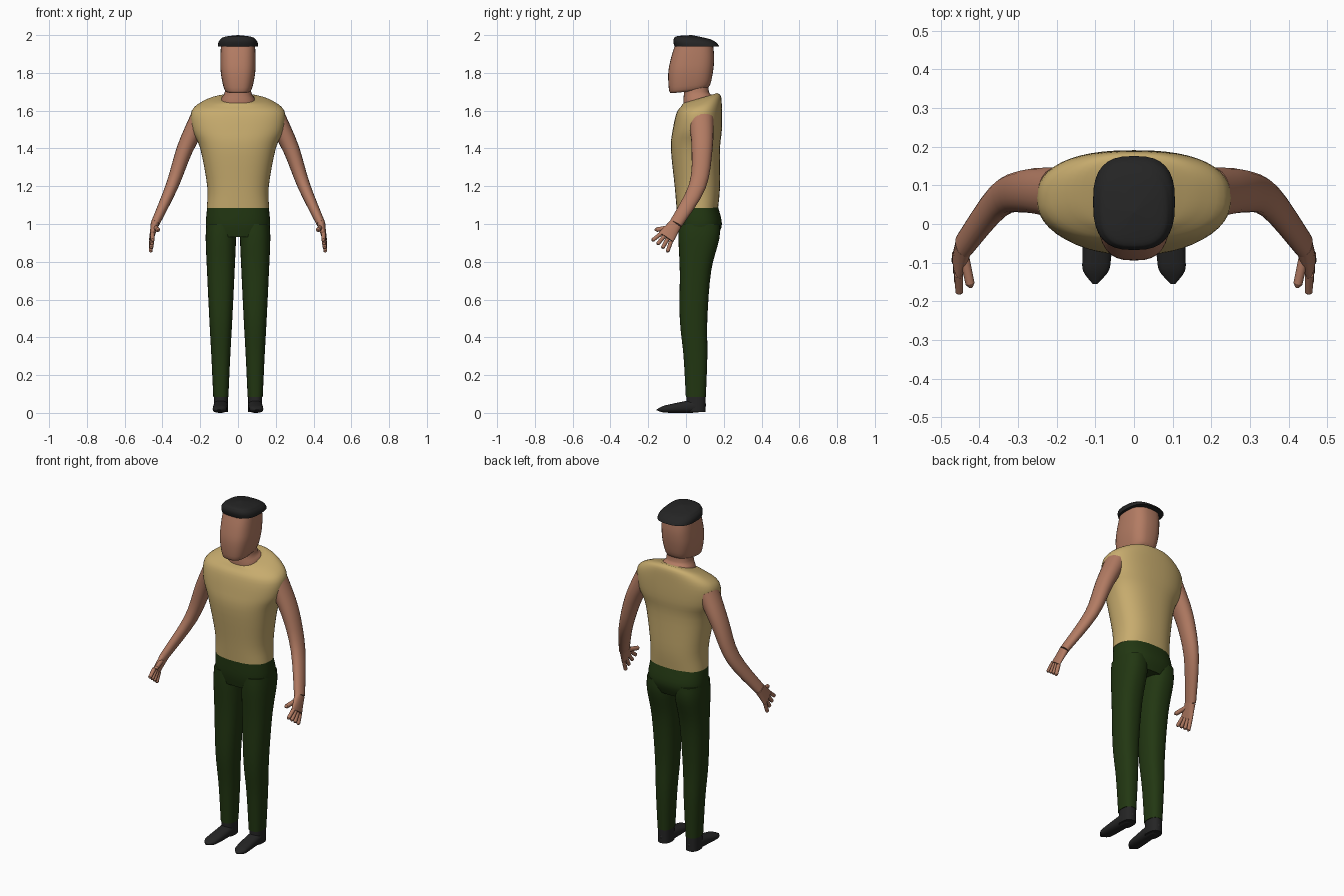
import bpy, bmesh, math
from mathutils import Vector

cube = bpy.data.objects.get("Cube")
if cube:
    bpy.data.objects.remove(cube, do_unlink=True)


def material(name, *colour):
    m = bpy.data.materials.new(name)
    m.use_nodes = True
    m.diffuse_color = (*colour, 1)
    m.node_tree.nodes["Principled BSDF"].inputs["Base Color"].default_value = (*colour, 1)
    return m


skin = material("skin", .45, .2, .125)
tan = material("tan_cloth", .57, .41, .155)
green = material("dark_green_cloth", .016, .038, .006)
charcoal = material("charcoal", .018, .018, .018)


def lerp(start, end, factor):
    return start + (end - start) * factor


def ring(z, y, width, depth, x=0, pitch=0):
    """Level cross-section: centre, half-width vector, half-depth vector."""
    return Vector((x, y, z)), Vector((width, 0, 0)), Vector((0, depth, depth * pitch))


def path_rings(points, wide, thick, across):
    """Cross-sections square to a path, tapering evenly from start to end."""
    points = [Vector(p) for p in points]
    last = len(points) - 1
    rings = []
    for i, point in enumerate(points):
        along = (points[min(i + 1, last)] - points[max(i - 1, 0)]).normalized()
        side = Vector(across)
        side = (side - along * along.dot(side)).normalized()
        rings.append((point, side * lerp(*wide, i / last),
                      along.cross(side) * lerp(*thick, i / last)))
    return rings


def smoothed(rings, steps=4):
    """Catmull-Rom curve through the cross-sections."""
    result = []
    last = len(rings) - 1
    for i in range(last):
        spans = list(zip(rings[max(i - 1, 0)], rings[i],
                         rings[i + 1], rings[min(i + 2, last)]))
        for step in range(steps):
            t = step / steps
            result.append([b + t / 2 * (c - a + t * (2 * a - 5 * b + 4 * c - d
                           + t * (3 * (b - c) + d - a))) for a, b, c, d in spans])
    result.append(rings[last])
    return result


def rounded(value, power):
    return math.copysign(abs(value) ** (2 / power), value)


def loft(name, mat, rings, sides=32, power=2.4, mirror=False):
    """Skin over the cross-sections; a higher power makes them boxier."""
    bm = bmesh.new()
    loops = []
    for centre, side, front in smoothed(rings):
        angles = [math.tau * k / sides for k in range(sides)]
        loops.append([bm.verts.new(centre + side * rounded(math.cos(a), power)
                                   + front * rounded(math.sin(a), power)) for a in angles])
    for low, high in zip(loops, loops[1:]):
        for k in range(sides):
            bm.faces.new((low[k - 1], low[k], high[k], high[k - 1]))
    bm.faces.new(loops[0])
    bm.faces.new(loops[-1])
    bmesh.ops.recalc_face_normals(bm, faces=bm.faces)
    mesh = bpy.data.meshes.new(name)
    bm.to_mesh(mesh)
    bm.free()
    mesh.materials.append(mat)
    mesh.shade_smooth()
    mesh.set_sharp_from_angle(angle=math.radians(50))
    obj = bpy.data.objects.new(name, mesh)
    bpy.context.collection.objects.link(obj)
    if mirror:
        obj.modifiers.new("mirror", "MIRROR").use_mirror_merge = False


# Sleeveless shirt: hem, waist, chest, shoulders and sloping collar
loft("shirt", tan, [
    ring(z=1.085, y=.06, width=.165, depth=.11),
    ring(z=1.2, y=.06, width=.163, depth=.12),
    ring(z=1.4, y=.05, width=.2, depth=.13),
    ring(z=1.5, y=.06, width=.243, depth=.13),
    ring(z=1.6, y=.07, width=.245, depth=.12, pitch=.1),
    ring(z=1.65, y=.08, width=.175, depth=.105, pitch=.25),
    ring(z=1.666, y=.075, width=.1, depth=.09, pitch=.3),
], sides=48)

# Neck, then the head from jaw to crown
loft("neck", skin, [
    ring(z=1.6, y=.07, width=.1, depth=.08, pitch=.2),
    ring(z=1.66, y=.066, width=.09, depth=.08, pitch=.2),
    ring(z=1.7, y=.055, width=.07, depth=.066),
    ring(z=1.8, y=.055, width=.07, depth=.066),
])
loft("head", skin, [
    ring(z=1.7, y=0, width=.05, depth=.07, pitch=.1),
    ring(z=1.715, y=.016, width=.073, depth=.105, pitch=.1),
    ring(z=1.8, y=.024, width=.091, depth=.118),
    ring(z=1.88, y=.035, width=.093, depth=.114),
    ring(z=1.95, y=.043, width=.09, depth=.1),
], power=2.8)

# Flat cap: a boxy dome sloping down to the back
cap_rings = []
for step in range(6):
    rise = step / 5
    edge = math.sqrt(1 - rise ** 3)
    cap_rings.append(ring(z=lerp(1.94, 2, rise), y=lerp(.058, .03, rise),
                          width=.106 * edge, depth=.118 * edge, pitch=-rise / 10))
loft("cap", charcoal, cap_rings, power=2.7)

# Trousers: hips and mirrored legs
loft("trouser_hips", green, [
    ring(z=1.09, y=.06, width=.163, depth=.11),
    ring(z=1, y=.071, width=.17, depth=.119),
    ring(z=.93, y=.066, width=.157, depth=.1),
], sides=40)
leg_x = .091
loft("trouser_legs", green, [
    ring(x=leg_x, z=1, y=.07, width=.076, depth=.108),
    ring(x=leg_x, z=.92, y=.068, width=.08, depth=.108),
    ring(x=leg_x, z=.75, y=.05, width=.073, depth=.083),
    ring(x=leg_x, z=.5, y=.04, width=.061, depth=.073),
    ring(x=leg_x, z=.3, y=.05, width=.05, depth=.063),
    ring(x=leg_x, z=.085, y=.052, width=.04, depth=.053),
], mirror=True)

# Shoes: upright ankle, and a foot thinning toward a rounded toe
loft("shoe_ankles", charcoal, [
    ring(x=leg_x, z=height, y=.053, width=.037, depth=.05) for height in (.1, .006)
], mirror=True)
foot_rings = []
for step in range(9):
    way = step / 8
    height = lerp(.042, .016, way)
    end = max(1 - abs(2 * way - 1) ** 4, .01) ** .4
    foot_rings.append((Vector((leg_x + way ** 2 / 100, lerp(.105, -.155, way), height)),
                       Vector((.038 * end, 0, 0)), Vector((0, 0, height * end))))
loft("shoe_feet", charcoal, foot_rings, mirror=True)


def limb(name, points, wide, thick, across=(0, 1, 0)):
    loft(name, skin, path_rings(points, wide, thick, across),
         sides=20, power=2.1, mirror=True)


# Arms bent at the elbow, with flat palms
wrist = Vector((.44, -.055, 1))
knuckles = Vector((.457, -.105, .93))
limb("arms", [(.2, .08, 1.56), (.28, .085, 1.4), (.35, .06, 1.2), wrist],
     wide=(.066, .035), thick=(.054, .023))
limb("palms", [wrist, wrist.lerp(knuckles, .5), knuckles],
     wide=(.034, .046), thick=(.022, .012))


def finger(name, base, tip, radius):
    limb(name, [base, base.lerp(tip, .5), base.lerp(tip, .9)],
         (radius, radius * .9), (radius, radius * .9), across=(1, 0, 0))
    limb(name + "_tips", [base.lerp(tip, .9), tip],
         (radius * .9, radius / 3), (radius * .9, radius / 3), across=(1, 0, 0))


# Fingers fan out from the knuckles; thumbs point forward
across_hand = Vector((.1, .8, -.6))
reach = Vector((0, -.035, -.05))
for number, label in enumerate(("index", "middle", "ring", "little")):
    fan = across_hand * (number - 1.5)
    finger(label + "_fingers", knuckles + fan * .022, knuckles + reach + fan * .034, .011)
finger("thumbs", wrist.lerp(knuckles, .2), Vector((.422, -.165, .968)), .013)
